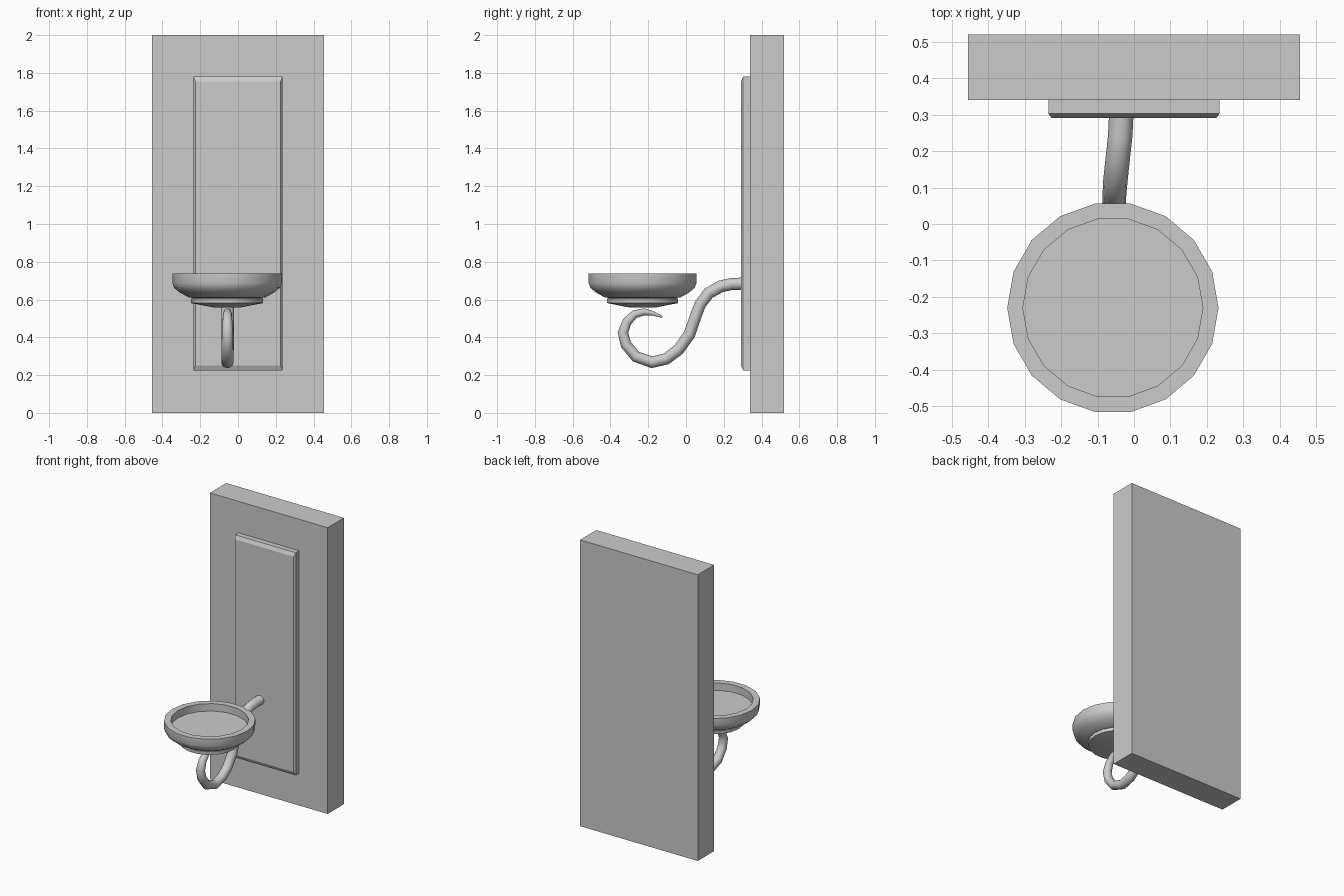
import bpy, math
from math import radians

if "Cube" in bpy.data.objects:
    bpy.data.objects.remove(bpy.data.objects["Cube"])


def make(name, verts, faces):
    me = bpy.data.meshes.new(name)
    me.from_pydata(verts, [], faces)
    ob = bpy.data.objects.new(name, me)
    bpy.context.collection.objects.link(ob)
    return ob


def smooth(ob, angle):
    bpy.ops.object.select_all(action='DESELECT')
    ob.select_set(True)
    bpy.context.view_layer.objects.active = ob
    bpy.ops.object.shade_smooth_by_angle(angle=radians(angle))


def loft(name, rings):
    """Skin equal-size closed rings and cap both ends."""
    n = len(rings[0])
    verts = [p for r in rings for p in r]
    faces = [(k*n + i, k*n + (i+1) % n, (k+1)*n + (i+1) % n, (k+1)*n + i)
             for k in range(len(rings) - 1) for i in range(n)]
    faces.append(tuple(range(n))[::-1])
    faces.append(tuple(range(len(verts) - n, len(verts))))
    return make(name, verts, faces)


def rect(x, y, z0, z1):
    return [(-x, y, z0), (x, y, z0), (x, y, z1), (-x, y, z1)][::-1]


def fix_normals(ob):
    import bmesh
    bm = bmesh.new()
    bm.from_mesh(ob.data)
    bmesh.ops.recalc_face_normals(bm, faces=bm.faces)
    bm.to_mesh(ob.data)
    bm.free()


# Wall board and chamfered raised panel
board = loft("back_board", [rect(0.455, 0.52, 0, 2), rect(0.455, 0.34, 0, 2)])
panel = loft("raised_panel", [rect(0.235, 0.345, 0.225, 1.78),
                              rect(0.235, 0.303, 0.225, 1.78),
                              rect(0.226, 0.291, 0.25, 1.755)])

# Candle dish: 18-sided lathe, from underside up over the rim to the floor
CX, CY, N = -0.058, -0.23, 18
profile = [(0.065, 0.557), (0.19, 0.581), (0.192, 0.604), (0.178, 0.608),
           (0.205, 0.612), (0.25, 0.637), (0.28, 0.662), (0.29, 0.688),
           (0.29, 0.737), (0.247, 0.737), (0.247, 0.685)]
dish = loft("candle_dish", [[(CX + r*math.cos(2*math.pi*i/N),
                              CY + r*math.sin(2*math.pi*i/N), z)
                             for i in range(N)] for r, z in profile])

# Scrolled arm: tapered tube along (x, y, z, radius) points
path = [(-0.034, 0.32, 0.685, 0.032), (-0.038, 0.24, 0.682, 0.032),
        (-0.044, 0.185, 0.670, 0.032), (-0.051, 0.12, 0.634, 0.032),
        (-0.054, 0.075, 0.574, 0.031), (-0.055, 0.048, 0.503, 0.031),
        (-0.055, 0.018, 0.415, 0.031), (-0.055, -0.04, 0.334, 0.031),
        (-0.056, -0.105, 0.286, 0.031), (-0.056, -0.18, 0.268, 0.031),
        (-0.056, -0.265, 0.298, 0.030), (-0.056, -0.318, 0.362, 0.029),
        (-0.056, -0.334, 0.425, 0.028), (-0.056, -0.312, 0.483, 0.025),
        (-0.056, -0.272, 0.522, 0.022), (-0.056, -0.222, 0.535, 0.019),
        (-0.056, -0.175, 0.527, 0.012), (-0.056, -0.125, 0.508, 0.005)]
rings, S = [], 12
for k, (x, y, z, r) in enumerate(path):
    a, b = path[max(k-1, 0)], path[min(k+1, len(path)-1)]
    dy, dz = b[1] - a[1], b[2] - a[2]
    d = math.hypot(dy, dz)
    rings.append([(x + r*1.05*math.cos(t), y - dz/d*r*math.sin(t),
                   z + dy/d*r*math.sin(t))
                  for t in (2*math.pi*i/S for i in range(S))])
arm = loft("scroll_arm", rings)

for ob in (board, panel, dish, arm):
    fix_normals(ob)
smooth(dish, 35)
smooth(arm, 50)
